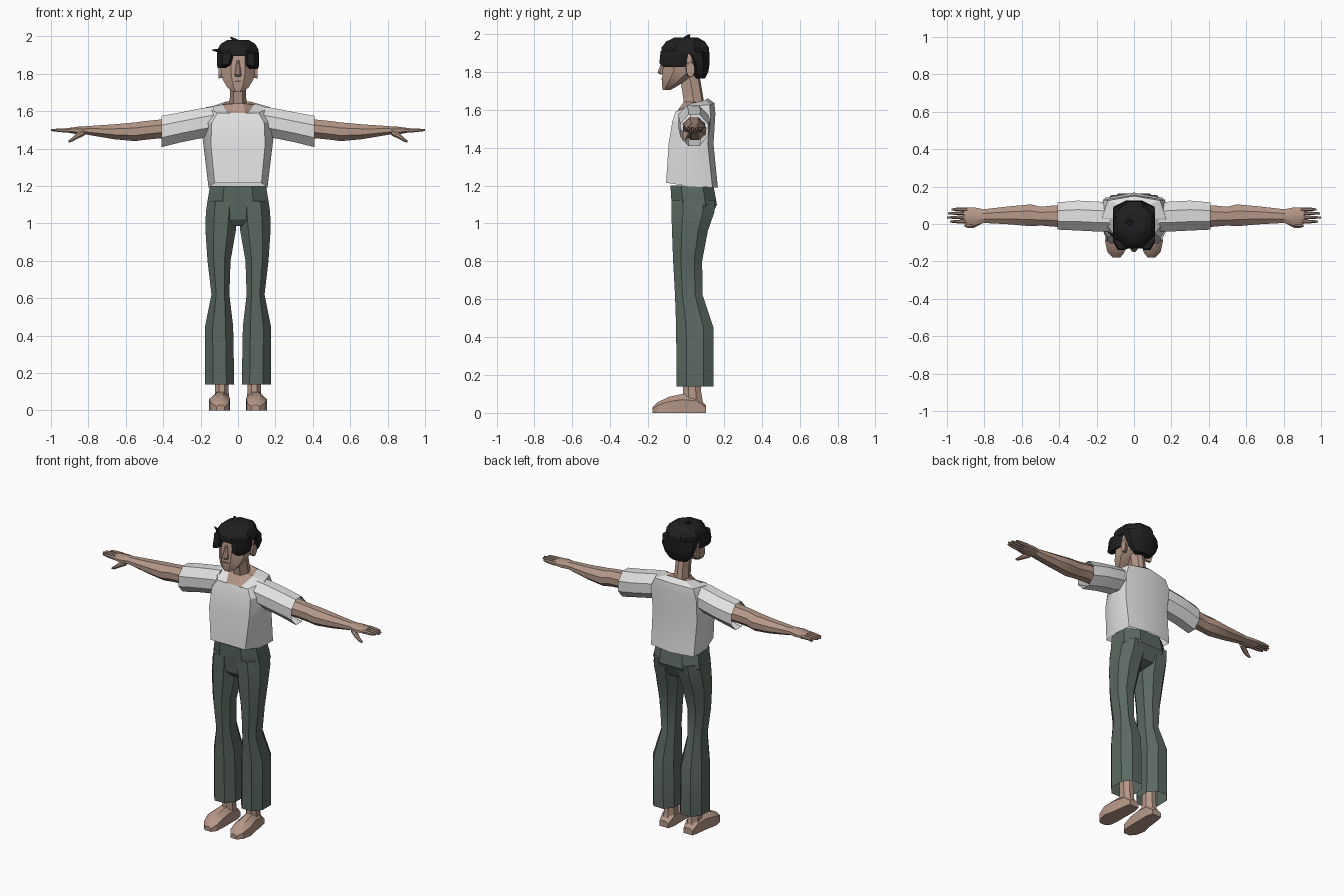
import bpy, bmesh, math


def material(name, r, g, b):
    m = bpy.data.materials.new(name)
    m.diffuse_color = (r, g, b, 1)
    return m


SKIN = material("skin", 0.46, 0.31, 0.245)
SHIRT = material("white cotton", 0.76, 0.76, 0.76)
PANTS = material("grey green cloth", 0.105, 0.14, 0.12)
HAIR = material("black hair", 0.014, 0.014, 0.014)
LIPS = material("dark lip", 0.16, 0.09, 0.075)


def ring(axis, p, a0, a1, b0, b1, c=0.3, flat=False):
    """Chamfered box section across an axis; flat keeps square lower corners."""
    da, db = (a1 - a0) * c, (b1 - b0) * c
    low = [(a0, b0), (a1, b0)] if flat else \
        [(a0, b0 + db), (a0 + da, b0), (a1 - da, b0), (a1, b0 + db)]
    pts = low + [(a1, b1 - db), (a1 - da, b1), (a0 + da, b1), (a0, b1 - db)]
    if axis == "x":
        return [(p, a, b) for a, b in pts]
    if axis == "y":
        return [(a, p, b) for a, b in pts]
    return [(a, b, p) for a, b in pts]


def loft(name, rings, mat, cap0=True, cap1=True, mirror=False, angle=28):
    """Skin a list of equal-length rings."""
    bm = bmesh.new()
    rows = [[bm.verts.new(p) for p in r] for r in rings]
    n = len(rows[0])
    for lo, hi in zip(rows, rows[1:]):
        for i in range(n):
            j = (i + 1) % n
            bm.faces.new((lo[i], lo[j], hi[j], hi[i]))
    if cap0:
        bm.faces.new(rows[0])
    if cap1:
        bm.faces.new(rows[-1])
    bmesh.ops.recalc_face_normals(bm, faces=bm.faces)
    me = bpy.data.meshes.new(name)
    bm.to_mesh(me)
    bm.free()
    me.materials.append(mat)
    me.shade_smooth()
    me.set_sharp_from_angle(angle=math.radians(angle))
    ob = bpy.data.objects.new(name, me)
    bpy.context.collection.objects.link(ob)
    if mirror:
        ob.modifiers.new("mirror", "MIRROR").use_mirror_merge = False
    return ob


def section(axis, rows, **kw):
    return [ring(axis, *r, **kw) for r in rows]


# Shirt body: front pair, side, back corner and spine points, mirrored
def shirt_ring(front, side, corner, spine):
    half = [front, side, corner]
    return half + [spine] + [(-x, y, z) for x, y, z in reversed(half)]


COLLAR = shirt_ring((.045, -.06, 1.575), (.085, .03, 1.635),
                    (.07, .10, 1.65), (0, .115, 1.66))
loft("shirt_body", [
    shirt_ring((.125, -.105, 1.215), (.158, .02, 1.195), (.155, .14, 1.19), (0, .168, 1.19)),
    shirt_ring((.145, -.092, 1.42), (.185, .02, 1.42), (.16, .115, 1.42), (0, .145, 1.42)),
    shirt_ring((.14, -.072, 1.54), (.2, .02, 1.54), (.165, .13, 1.56), (0, .155, 1.58)),
    shirt_ring((.11, -.055, 1.59), (.17, .03, 1.622), (.14, .125, 1.625), (0, .15, 1.635)),
    COLLAR], SHIRT, cap0=False, cap1=False)

# Sleeves
loft("sleeve", section("x", [
    (.13, -.04, .115, 1.47, 1.625),
    (.20, -.04, .12, 1.455, 1.615),
    (.30, -.035, .125, 1.435, 1.595),
    (.41, -.03, .115, 1.408, 1.575)]), SHIRT, cap1=False, mirror=True)

# Arms
loft("arm", section("x", [
    (.32, -.015, .10, 1.455, 1.56),
    (.42, -.015, .10, 1.455, 1.555),
    (.50, -.008, .092, 1.447, 1.547),
    (.55, -.012, .105, 1.44, 1.54),
    (.66, -.002, .095, 1.45, 1.53),
    (.81, .006, .078, 1.475, 1.52)]), SKIN, mirror=True)

# Hands
loft("palm", section("x", [
    (.80, .006, .078, 1.475, 1.52),
    (.85, -.008, .088, 1.475, 1.518),
    (.91, .0, .088, 1.486, 1.51)]), SKIN, mirror=True)
for y, tip in ((.013, .985), (.035, 1.0), (.057, .995), (.078, .975)):
    loft("finger", section("x", [
        (.89, y - .011, y + .011, 1.485, 1.51),
        (.95, y - .009, y + .009, 1.488, 1.508),
        (tip, y - .005, y + .005, 1.494, 1.504)]), SKIN, mirror=True)
loft("thumb", section("x", [
    (.82, -.002, .03, 1.47, 1.505),
    (.86, -.022, .012, 1.452, 1.485),
    (.885, -.022, .002, 1.438, 1.46),
    (.905, -.015, -.003, 1.432, 1.445)]), SKIN, mirror=True)

# Neck with the bare chest that fills the collar
neck_rings = [COLLAR]
for z, w, y0, y1 in ((1.64, .046, -.012, .095), (1.70, .042, -.02, .085), (1.79, .042, -.04, .07)):
    m = (y0 + y1) / 2
    neck_rings.append(shirt_ring((w * .55, y0, z), (w, m, z), (w * .65, y1 - .01, z), (0, y1, z)))
loft("neck", neck_rings, SKIN, cap0=False)

# Head, nose, mouth and ears
loft("head", section("z", [
    (1.703, -.026, .026, -.122, -.085),
    (1.725, -.055, .055, -.126, -.045),
    (1.765, -.08, .08, -.126, .015),
    (1.80, -.09, .09, -.124, .07),
    (1.86, -.096, .096, -.118, .095),
    (1.93, -.09, .09, -.11, .10)]), SKIN)
loft("nose", section("z", [
    (1.785, -.016, .016, -.135, -.11),
    (1.797, -.018, .018, -.15, -.11),
    (1.87, -.007, .007, -.123, -.105)]), SKIN)
loft("mouth", section("y", [
    (-.129, -.024, .024, 1.757, 1.764),
    (-.122, -.024, .024, 1.757, 1.764)]), LIPS)
loft("ear", section("x", [
    (.075, .0, .03, 1.78, 1.84),
    (.104, .002, .046, 1.775, 1.85)]), SKIN, mirror=True)

# Hair: crown, back and parted fringe
loft("hair_crown", section("z", [
    (1.895, -.112, .112, -.13, .122),
    (1.93, -.11, .11, -.128, .12),
    (1.96, -.092, .092, -.105, .10),
    (1.982, -.055, .055, -.06, .06)]), HAIR)
loft("hair_back", section("z", [
    (1.765, -.06, .06, .05, .10),
    (1.80, -.088, .088, .03, .118),
    (1.85, -.108, .108, .02, .125),
    (1.905, -.112, .112, -.02, .123)]), HAIR)
loft("fringe_left", section("z", [
    (1.83, -.108, -.07, -.118, .0),
    (1.85, -.113, -.022, -.14, .02),
    (1.91, -.112, -.005, -.134, .03)]), HAIR)
loft("fringe_right", section("z", [
    (1.825, .06, .106, -.118, .0),
    (1.845, .03, .113, -.14, .02),
    (1.91, .018, .112, -.134, .03)]), HAIR)

# Loose tufts
loft("top_tuft", section("z", [
    (1.97, -.03, .015, -.02, .02),
    (1.985, -.035, -.005, -.01, .02),
    (1.998, -.045, -.035, .012, .025)]), HAIR)
loft("side_tuft", section("x", [
    (-.09, -.09, -.06, 1.91, 1.935),
    (-.14, -.045, -.04, 1.925, 1.93)]), HAIR)

# Trousers: hips and flared legs
loft("trouser_hips", section("z", [
    (.985, -.03, .03, -.04, .07),
    (1.02, -.14, .14, -.068, .125),
    (1.10, -.166, .166, -.076, .163),
    (1.20, -.15, .15, -.082, .145)], c=.25), PANTS)
loft("trouser_leg", section("z", [
    (.14, .02, .176, -.05, .145),
    (.45, .026, .176, -.052, .145),
    (.62, .046, .142, -.058, .088),
    (.80, .04, .163, -.068, .085),
    (.96, .012, .174, -.074, .115),
    (1.06, .002, .172, -.077, .15),
    (1.12, .002, .163, -.077, .155)], c=.27), PANTS, cap0=False, mirror=True)

# Ankles and feet
loft("ankle", section("z", [
    (.05, .048, .125, -.025, .09),
    (.11, .05, .122, -.015, .08),
    (.30, .055, .125, -.015, .075)]), SKIN, mirror=True)
loft("foot", section("y", [
    (-.178, .072, .115, 0, .03),
    (-.15, .05, .142, 0, .056),
    (-.09, .045, .155, 0, .085),
    (-.02, .045, .14, 0, .10),
    (.06, .044, .13, 0, .09),
    (.105, .055, .12, 0, .04)], flat=True), SKIN, mirror=True)
